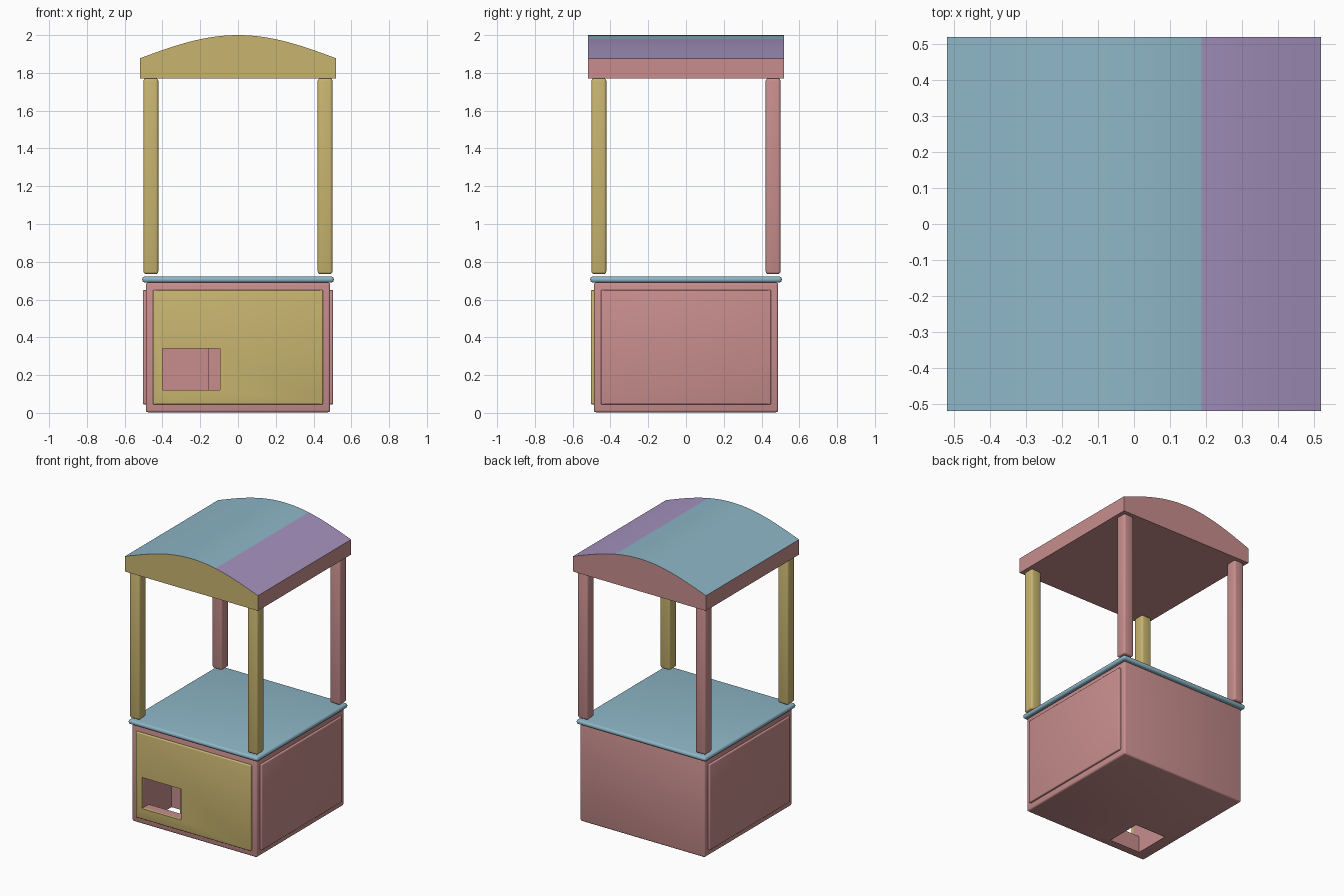
import bpy, bmesh, math

if "Cube" in bpy.data.objects:
    bpy.data.objects.remove(bpy.data.objects["Cube"])


def material(name, rgb):
    m = bpy.data.materials.new(name)
    m.diffuse_color = (*rgb, 1)
    m.use_nodes = True
    m.node_tree.nodes["Principled BSDF"].inputs["Base Color"].default_value = m.diffuse_color
    return m


YELLOW = material("yellow", (0.58, 0.46, 0.16))
PINK = material("pink", (0.58, 0.27, 0.27))
BLUE = material("blue", (0.27, 0.47, 0.57))
PURPLE = material("purple", (0.38, 0.29, 0.52))


def finish(name, bm, mats):
    me = bpy.data.meshes.new(name)
    bmesh.ops.recalc_face_normals(bm, faces=bm.faces)
    bm.to_mesh(me)
    bm.free()
    ob = bpy.data.objects.new(name, me)
    bpy.context.collection.objects.link(ob)
    for m in mats:
        me.materials.append(m)
    return ob


def smooth(ob, angle=35):
    bpy.ops.object.select_all(action='DESELECT')
    ob.select_set(True)
    bpy.context.view_layer.objects.active = ob
    bpy.ops.object.shade_smooth_by_angle(angle=math.radians(angle))


def box(name, lo, hi, mat=None, bevel=0.0, segments=3):
    bm = bmesh.new()
    bmesh.ops.create_cube(bm, size=1)
    for v in bm.verts:
        for i in range(3):
            v.co[i] = lo[i] if v.co[i] < 0 else hi[i]
    if bevel:
        bmesh.ops.bevel(bm, geom=bm.edges[:], offset=bevel, segments=segments,
                        profile=0.5, affect='EDGES')
    ob = finish(name, bm, [mat] if mat else [])
    if bevel:
        smooth(ob)
    return ob


def cut(ob, cutter):
    mod = ob.modifiers.new("cut", 'BOOLEAN')
    mod.operation = 'DIFFERENCE'
    mod.solver = 'EXACT'
    mod.object = cutter
    cutter.hide_render = True
    cutter.display_type = 'WIRE'


# cabinet and its raised panels
cabinet = box("cabinet", (-0.488, -0.488, 0.003), (0.488, 0.488, 0.69), PINK, 0.012)
front_panel = box("front_panel", (-0.45, -0.503, 0.045), (0.45, -0.48, 0.65), YELLOW, 0.006)
for s, side in ((-1, "left"), (1, "right")):
    xs = sorted((s * 0.48, s * 0.503))
    box(side + "_panel", (xs[0], -0.45, 0.045), (xs[1], 0.45, 0.65), PINK, 0.006)

# prize door recess, with a chute running down through the floor
recess = box("recess_cutter", (-0.40, -0.60, 0.12), (-0.095, -0.42, 0.34))
chute = box("chute_cutter", (-0.40, -0.425, -0.1), (-0.16, -0.17, 0.34))
cut(cabinet, recess)
cut(cabinet, chute)
cut(front_panel, recess)

# counter slab with a rounded rim
box("counter", (-0.507, -0.507, 0.69), (0.507, 0.507, 0.722), BLUE, 0.0145, 4)

# corner posts: yellow in front, pink behind
for row, ylo, mat in (("front", -0.50, YELLOW), ("back", 0.422, PINK)):
    for side, xlo in (("left", -0.50), ("right", 0.422)):
        box(f"{row}_{side}_post", (xlo, ylo, 0.735), (xlo + 0.078, ylo + 0.078, 1.771),
            mat, 0.013)

# arched roof, extruded from front to back
H, N = 0.52, 28
xs = sorted([H * (1 - 2 * i / N) for i in range(N + 1)] + [0.188])
arch = [(x, 1.877 + 0.123 * math.cos(math.pi * x / (2 * H))) for x in xs]
profile = [(H, 1.77), (-H, 1.77)] + arch
bm = bmesh.new()
face = bm.faces.new([bm.verts.new((x, -H, z)) for x, z in profile])
ext = bmesh.ops.extrude_face_region(bm, geom=[face], use_keep_orig=True)
for v in ext["geom"]:
    if isinstance(v, bmesh.types.BMVert):
        v.co.y = H
bmesh.ops.recalc_face_normals(bm, faces=bm.faces)
for f in bm.faces:
    if f.normal.z > 0.5:                       # top: blue, purple on the right
        f.material_index = 3 if f.calc_center_median().x > 0.188 else 2
    else:                                      # front yellow, the rest pink
        f.material_index = 0 if f.normal.y < -0.5 else 1
smooth(finish("roof", bm, [YELLOW, PINK, BLUE, PURPLE]))
